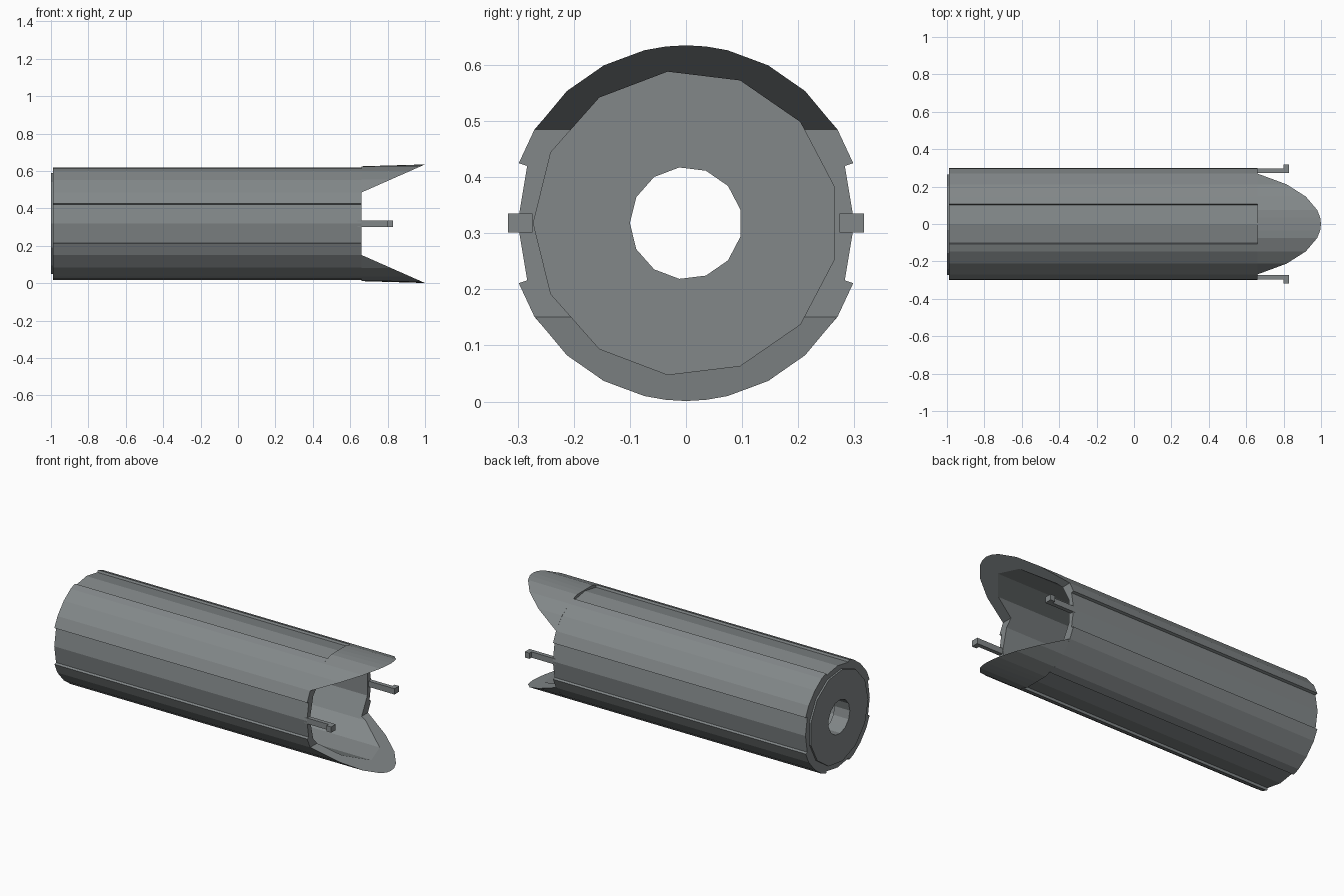
import bpy, bmesh
from math import cos, sin, pi, radians
from mathutils import Vector

AXIS_Z = 0.318      # height of the tube axis
RIM_X = 0.66        # open end of the tube
R_OUT, R_BORE, R_HOLE = 0.317, 0.272, 0.1

default = bpy.data.objects.get("Cube")
if default:
    bpy.data.objects.remove(default, do_unlink=True)

# Single grey finish
grey = bpy.data.materials.new("steel_grey")
grey.use_nodes = True
colour = (0.225, 0.245, 0.25, 1)
grey.diffuse_color = colour
grey.node_tree.nodes["Principled BSDF"].inputs["Base Color"].default_value = colour


def ngon(radius, sides=13):
    """Regular section with a corner pointing to -y."""
    return [(radius * cos(pi + 2 * pi * i / sides),
             radius * sin(pi + 2 * pi * i / sides)) for i in range(sides)]


def prism(section, x0, x1):
    """Extrude a (y, z) section, measured from the axis, along x."""
    bm = bmesh.new()
    ends = [[bm.verts.new((x, y, AXIS_Z + z)) for y, z in section] for x in (x0, x1)]
    bm.faces.new(ends[0])
    bm.faces.new(ends[1])
    n = len(section)
    for i in range(n):
        j = (i + 1) % n
        bm.faces.new((ends[0][i], ends[0][j], ends[1][j], ends[1][i]))
    bmesh.ops.recalc_face_normals(bm, faces=bm.faces)
    return bm


def finish(bm, name):
    mesh = bpy.data.meshes.new(name)
    bmesh.ops.recalc_face_normals(bm, faces=bm.faces)
    bm.to_mesh(mesh)
    bm.free()
    mesh.materials.append(grey)
    obj = bpy.data.objects.new(name, mesh)
    bpy.context.collection.objects.link(obj)
    return obj


def bore(obj, radius):
    """Cut a round passage along the axis and bake the result."""
    cutter = finish(prism(ngon(radius), -1.2, 1.2), "bore_cutter")
    cutter.hide_render = True
    mod = obj.modifiers.new("bore", 'BOOLEAN')
    mod.operation, mod.solver, mod.object = 'DIFFERENCE', 'EXACT', cutter
    bpy.context.view_layer.update()
    deps = bpy.context.evaluated_depsgraph_get()
    mesh = bpy.data.meshes.new_from_object(obj.evaluated_get(deps))
    obj.modifiers.clear()
    obj.data = mesh
    bpy.data.objects.remove(cutter, do_unlink=True)


# Tube: round section with a shallow recessed panel on each of four sides
quarter = [(0.3, 0), (0.283, 0.102), (0.298, 0.107), (0.27, 0.167), (0.211, 0.235),
           (0.147, 0.281), (0.107, 0.296), (0.102, 0.283), (0, 0.3)]
half = quarter + [(-y, z) for y, z in quarter[-2::-1]]
section = half + [(y, -z) for y, z in half[-2:0:-1]]
tube = finish(prism(section, -0.99, RIM_X), "tube")
bore(tube, R_BORE)

# Rear end wall with a central hole
end_wall = finish(prism(ngon(R_BORE), -1.0, -0.9), "end_wall")
bore(end_wall, R_HOLE)

# Top and bottom lips, sliced by a slanted plane
side = [31.8, 48, 62.5, 76.5, 83.5]
angles = side + [90] + [180 - a for a in reversed(side)]
arc = [(R_OUT * cos(radians(a)), R_OUT * sin(radians(a))) for a in angles]
lip_section = arc + [(-0.29, 0.1), (0.29, 0.1)]
for name, sign in (("top_lip", 1), ("bottom_lip", -1)):
    bm = prism([(y, z * sign) for y, z in lip_section], RIM_X, 1.0)
    # The root of the lip is slightly flatter than its tip
    for v in bm.verts:
        if v.co.x < 0.7 and abs(v.co.y) < 0.1:
            v.co.z = AXIS_Z + sign * min(0.307, abs(v.co.z - AXIS_Z))
    rise = R_OUT - 0.167
    cut = bmesh.ops.bisect_plane(
        bm, geom=bm.verts[:] + bm.edges[:] + bm.faces[:],
        plane_co=Vector((RIM_X, 0, AXIS_Z + sign * 0.167)),
        plane_no=Vector((-rise, 0, sign * (1.0 - RIM_X))), clear_inner=True)
    edges = [e for e in bm.edges if e.is_boundary]
    bmesh.ops.holes_fill(bm, edges=edges, sides=0)
    bore(finish(bm, name), R_BORE)


def box(bm, lo, hi):
    verts = bmesh.ops.create_cube(bm, size=1)["verts"]
    for v in verts:
        v.co = [a + (b - a) * (c + 0.5) for a, b, c in zip(lo, hi, v.co)]


# Hooked prongs on both sides of the open end
for name, sign in (("back_prong", 1), ("front_prong", -1)):
    bm = bmesh.new()
    z0, z1 = AXIS_Z - 0.017, AXIS_Z + 0.017
    box(bm, (RIM_X - 0.02, 0.274, z0), (0.8, 0.298, z1))
    box(bm, (0.8, 0.274, z0), (0.83, 0.317, z1))
    for v in bm.verts:
        v.co.y *= sign
    finish(bm, name)
